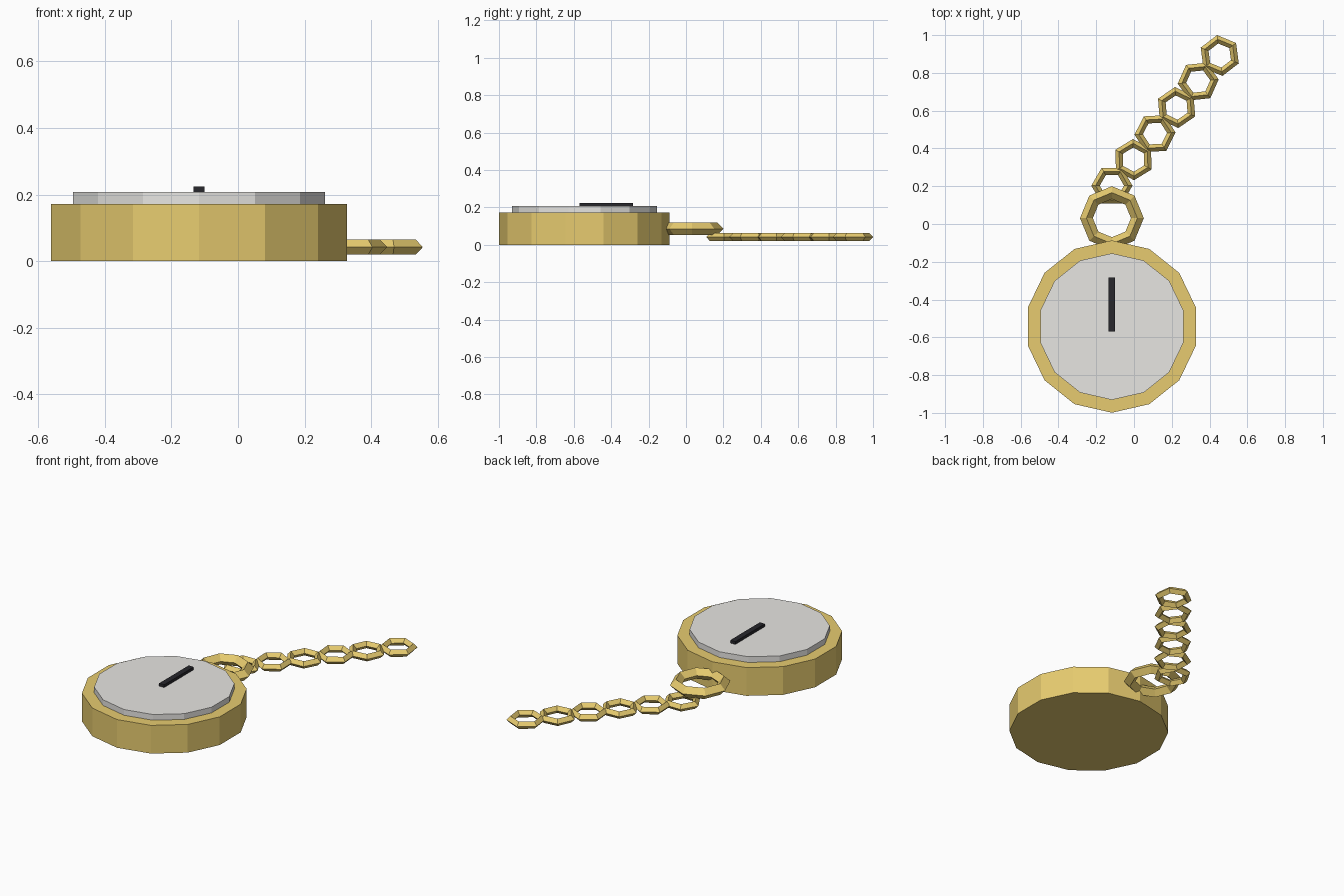
import bpy
from math import pi, cos, sin, radians

if "Cube" in bpy.data.objects:
    bpy.data.objects.remove(bpy.data.objects["Cube"])


def material(name, rgb):
    m = bpy.data.materials.new(name)
    m.diffuse_color = (*rgb, 1)
    m.use_nodes = True
    m.node_tree.nodes["Principled BSDF"].inputs["Base Color"].default_value = m.diffuse_color
    return m


gold = material("gold", (0.80, 0.60, 0.16))
silver = material("silver", (0.80, 0.79, 0.76))
black = material("black", (0.02, 0.02, 0.025))


def finish(name, mat):
    ob = bpy.context.object
    ob.name = name
    ob.data.materials.append(mat)
    return ob


def disc(name, radius, z0, z1, mat):
    # 14-sided, corners pointing along +y and -y
    bpy.ops.mesh.primitive_cylinder_add(vertices=14, radius=radius, depth=z1 - z0,
                                        location=(CX, CY, (z0 + z1) / 2))
    return finish(name, mat)


def ring(name, loc, outer, minor, sides, angle):
    # low-poly torus with a diamond cross-section
    bpy.ops.mesh.primitive_torus_add(major_segments=sides, minor_segments=4,
                                     major_radius=outer - minor, minor_radius=minor,
                                     location=loc, rotation=(0, 0, angle))
    return finish(name, gold)


CX, CY = -0.117, -0.543

# Case and raised dial
disc("case", 0.456, 0.0, 0.172, gold)
disc("dial", 0.388, 0.155, 0.207, silver)

# Hand on the dial
bpy.ops.mesh.primitive_cube_add(size=1, location=(CX, -0.426, 0.2125))
bpy.context.object.scale = (0.034, 0.285, 0.023)
finish("hand", black)

# Bow ring at the top of the case
ring("bow_ring", (CX, 0.031, 0.086), 0.169, 0.034, 8, 0)

# Chain of hexagonal links, each turned a little further
for i in range(6):
    ring(f"chain_link_{i + 1}", (CX + 0.1142 * i, 0.203 + 0.1378 * i, 0.042),
         0.109, 0.0224, 6, 0.55 * i)
